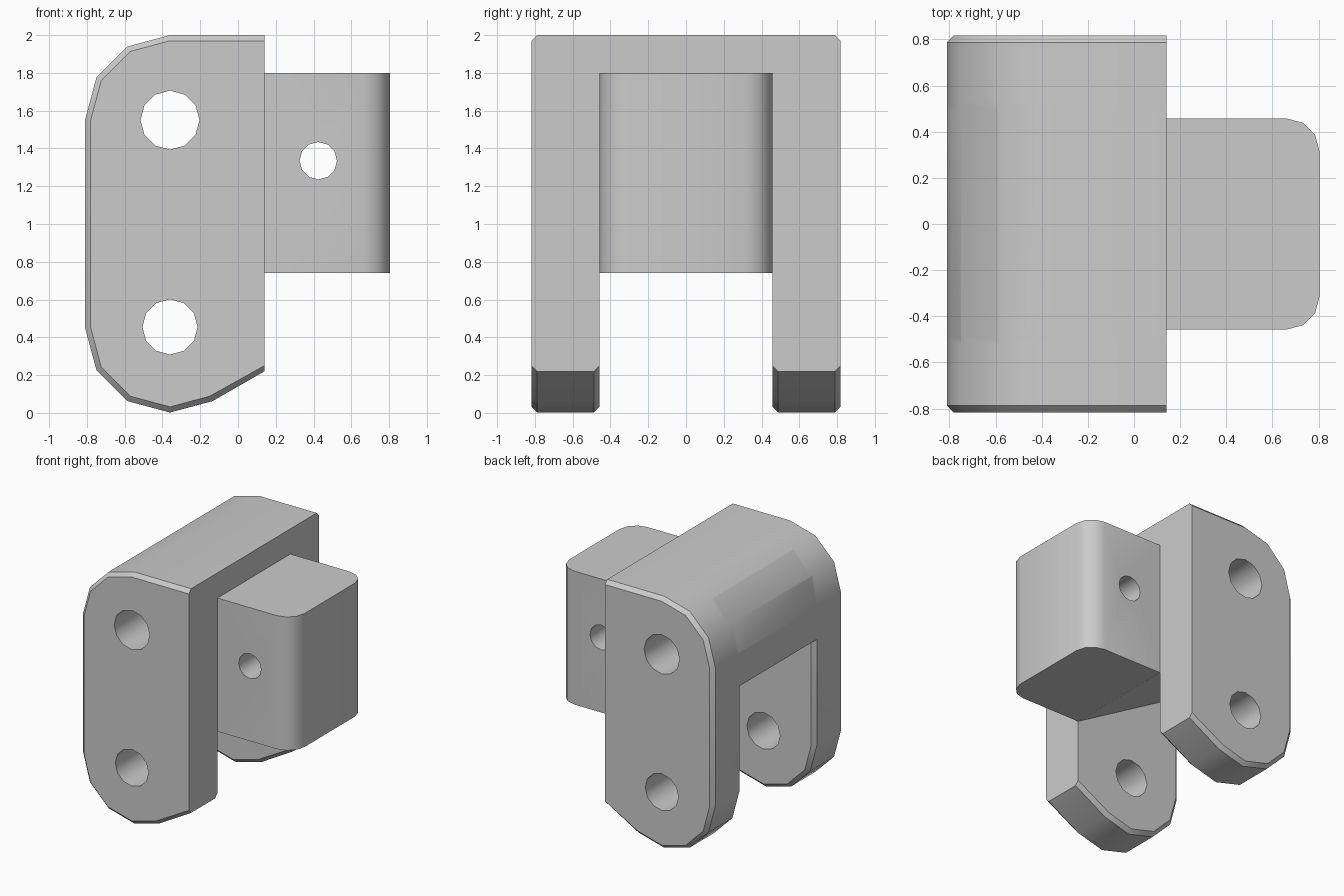
import bpy, bmesh
from math import sin, cos, radians

if "Cube" in bpy.data.objects:
    bpy.data.objects.remove(bpy.data.objects["Cube"])


def loft(name, rings):
    """Closed solid through equal-length rings of 3D points."""
    bm = bmesh.new()
    loops = [[bm.verts.new(p) for p in r] for r in rings]
    n = len(loops[0])
    for a, b in zip(loops, loops[1:]):
        for i in range(n):
            j = (i + 1) % n
            bm.faces.new((a[i], a[j], b[j], b[i]))
    bm.faces.new(loops[0])
    bm.faces.new(loops[-1])
    bmesh.ops.recalc_face_normals(bm, faces=bm.faces)
    me = bpy.data.meshes.new(name)
    bm.to_mesh(me)
    bm.free()
    ob = bpy.data.objects.new(name, me)
    bpy.context.collection.objects.link(ob)
    return ob


def along_y(name, sections):
    return loft(name, [[(x, y, z) for x, z in prof] for y, prof in sections])


def boolean(ob, tool, op):
    tool.hide_render = True
    bpy.context.view_layer.objects.active = ob
    m = ob.modifiers.new(op, 'BOOLEAN')
    m.operation, m.object, m.solver = op, tool, 'EXACT'
    bpy.ops.object.modifier_apply(modifier=m.name)
    bpy.data.objects.remove(tool, do_unlink=True)


def arc(cx, cz, r, start, end, step=30):
    return [(cx + r * cos(radians(a)), cz + r * sin(radians(a)))
            for a in range(start, end + 1, step)]


CX, TOP, LOW, R, CH, BACK = -0.36, 1.55, 0.452, 0.45, 0.03, 0.14


def outline(r):
    upper = [(BACK, TOP + r)] + arc(CX, TOP, r, 90, 180)
    lower = arc(CX, LOW, r, 180, 300)
    return upper + lower + [(BACK, 0.22 + R - r)]


# chamfered side plates
IN, OUT = 0.458, 0.818
full, inset = outline(R), outline(R - CH)
plates = [along_y("yoke" if s < 0 else "side_plate",
                  [(s * IN, inset), (s * (IN + CH), full),
                   (s * (OUT - CH), full), (s * OUT, inset)]) for s in (-1, 1)]
yoke = plates[0]

# bridge between the plates, with a sloping underside
bridge = [(BACK, TOP + R)] + arc(CX, TOP, R, 90, 180) + [(CX - R, 1.29), (BACK, 0.74)]
web = along_y("bridge", [(-0.53, bridge), (0.53, bridge)])
boolean(yoke, web, 'UNION')
boolean(yoke, plates[1], 'UNION')

# tongue block with rounded outer corners
corner = arc(0.66, 0.313, 0.145, 0, 90)
plan = [(BACK, -IN)] + [(x, -y) for x, y in reversed(corner)] + corner + [(BACK, IN)]
tongue = loft("tongue", [[(x, y, z) for x, y in plan] for z in (0.74, 1.8)])

# cross holes
for ob, x, z, r in ((yoke, CX, TOP, 0.156), (yoke, CX, LOW + 0.003, 0.146),
                    (tongue, 0.425, 1.335, 0.099)):
    ring = arc(x, z, r, 0, 330)
    boolean(ob, along_y("hole_cutter", [(-1, ring), (1, ring)]), 'DIFFERENCE')

# smooth curves, crisp edges
for ob in (yoke, tongue):
    bpy.ops.object.select_all(action='DESELECT')
    ob.select_set(True)
    bpy.context.view_layer.objects.active = ob
    bpy.ops.object.shade_smooth_by_angle(angle=radians(35))
